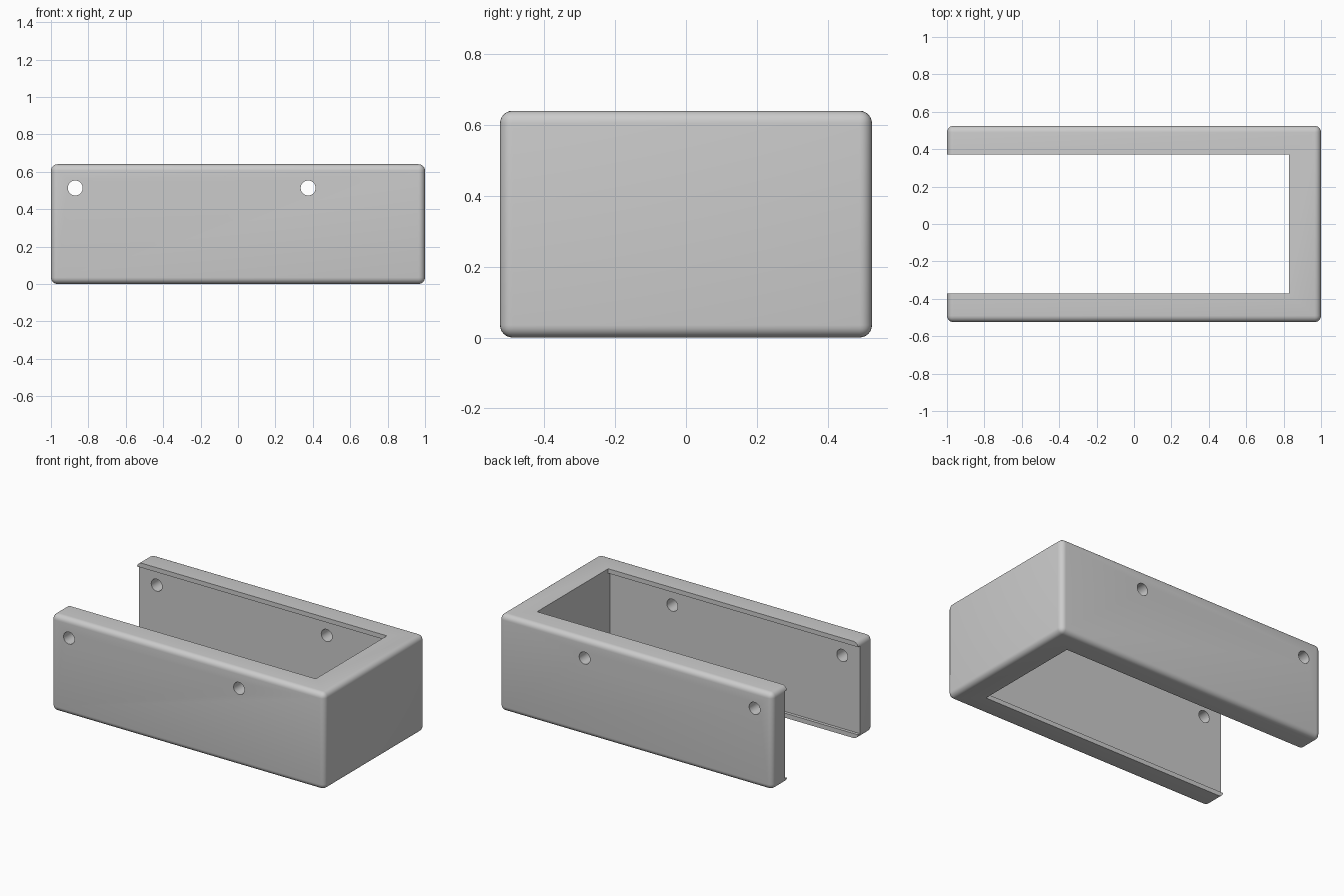
import bpy
import math

cube = bpy.data.objects.get("Cube")
if cube:
    bpy.data.objects.remove(cube, do_unlink=True)

grey = bpy.data.materials.new("plain grey")
grey.use_nodes = True
colour = (0.6, 0.6, 0.6, 1)
grey.diffuse_color = colour
grey.node_tree.nodes["Principled BSDF"].inputs["Base Color"].default_value = colour

HEIGHT = 0.64
HALF_DEPTH = 0.525
OPENING = 0.372      # half width between the lips
INNER_END = 0.83
LIP_HEIGHT = 0.03
LIP_DEPTH = 0.02


def box(name, low, high):
    centre = [(a + b) / 2 for a, b in zip(low, high)]
    bpy.ops.mesh.primitive_cube_add(size=1, location=centre)
    obj = bpy.context.object
    obj.name = name
    obj.scale = [b - a for a, b in zip(low, high)]
    bpy.ops.object.transform_apply(location=True, rotation=False, scale=True)
    obj.data.materials.append(grey)
    return obj


def cut(target, cutter):
    mod = target.modifiers.new("cut", 'BOOLEAN')
    mod.operation = 'DIFFERENCE'
    mod.solver = 'EXACT'
    mod.object = cutter
    bpy.context.view_layer.objects.active = target
    bpy.ops.object.modifier_apply(modifier=mod.name)
    bpy.data.objects.remove(cutter, do_unlink=True)


# Rounded outer block
sleeve = box("open_sleeve", (-1, -HALF_DEPTH, 0), (1, HALF_DEPTH, HEIGHT))
bevel = sleeve.modifiers.new("rounding", 'BEVEL')
bevel.width = 0.035
bevel.segments = 6
bpy.ops.object.modifier_apply(modifier=bevel.name)

# Opening through top, bottom and one end
cut(sleeve, box("opening", (-1.2, -OPENING, -0.2), (INNER_END, OPENING, HEIGHT + 0.2)))

# Shallow recess in each arm, leaving lips at top and bottom
recess = OPENING + LIP_DEPTH
cut(sleeve, box("recess", (-1.2, -recess, LIP_HEIGHT), (INNER_END, recess, HEIGHT - LIP_HEIGHT)))

# Screw holes through both arms
for x in (-0.87, 0.375):
    bpy.ops.mesh.primitive_cylinder_add(vertices=32, radius=0.04, depth=1.5,
                                        location=(x, 0, 0.513),
                                        rotation=(math.pi / 2, 0, 0))
    drill = bpy.context.object
    drill.data.materials.append(grey)
    cut(sleeve, drill)

# Smooth rounding with crisp inner edges
bpy.ops.object.select_all(action='DESELECT')
sleeve.select_set(True)
bpy.context.view_layer.objects.active = sleeve
bpy.ops.object.shade_smooth_by_angle(angle=math.radians(30))
